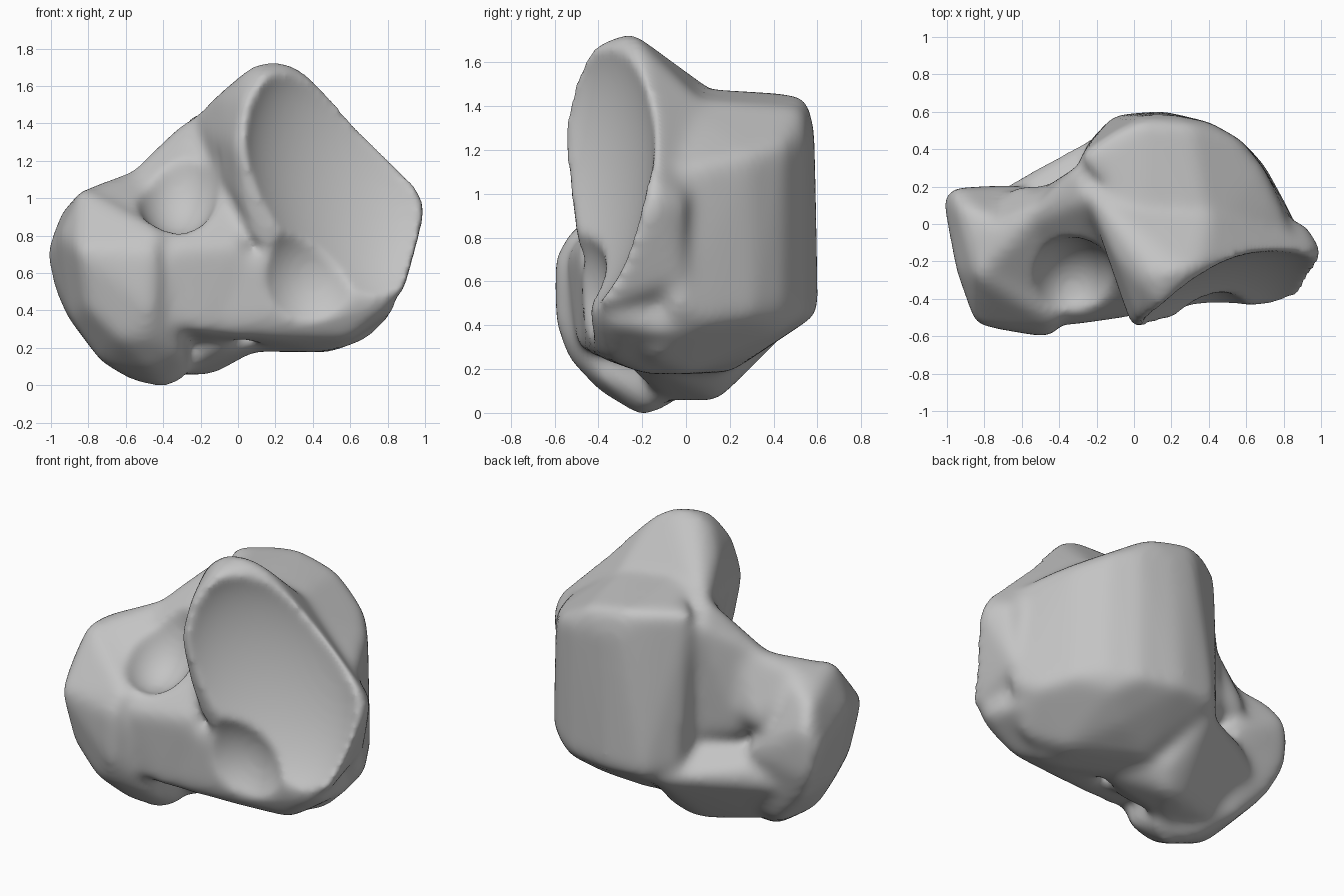
import bpy, bmesh
from mathutils import Vector, Matrix

cube = bpy.data.objects.get("Cube")
if cube:
    bpy.data.objects.remove(cube, do_unlink=True)

bone_grey = bpy.data.materials.new("bone_grey")
bone_grey.use_nodes = True
GREY = (0.55, 0.55, 0.55, 1)
bone_grey.diffuse_color = GREY
bone_grey.node_tree.nodes["Principled BSDF"].inputs["Base Color"].default_value = GREY


def add_hull(bm, points):
    """Add one convex mass wrapped round its corner points."""
    part = bmesh.new()
    for p in points:
        part.verts.new(p)
    bmesh.ops.convex_hull(part, input=part.verts)
    loose = [v for v in part.verts if not v.link_faces]
    bmesh.ops.delete(part, geom=loose, context='VERTS')
    bmesh.ops.recalc_face_normals(part, faces=part.faces)
    temp = bpy.data.meshes.new("temp")
    part.to_mesh(temp)
    part.free()
    bm.from_mesh(temp)
    bpy.data.meshes.remove(temp)


# Rounded rear body, curved like an upright half barrel
body = [(-.28, .36, 1.43), (-.1, .48, 1.44), (.05, .54, 1.43), (.3, .52, 1.38),
        (.05, .57, 1.3), (.2, .57, 1.28), (.4, .53, 1.25), (.56, .44, 1.22),
        (.68, .29, 1.17), (.77, .1, 1.13), (.05, 0, 1.47), (.4, -.05, 1.42),
        (.84, -.08, 1.08), (-.25, .36, .75), (-.24, .42, .5), (-.1, .57, .46),
        (.15, .59, .46), (.4, .53, .45), (.57, .43, .48), (.5, .42, .38),
        (.69, .3, .45), (.8, .1, .42), (.87, -.04, .5), (.1, .2, .2),
        (.5, 0, .19), (.35, .3, .27), (.4, -.2, .19), (-.2, .05, .2), (.7, -.15, .26)]

# Front wing that carries the socket
wing = [(.02, -.48, 1.0), (.0, -.55, 1.28), (.04, -.51, 1.5), (.14, -.43, 1.66),
        (.03, -.3, 1.65), (.1, -.27, 1.71), (.22, -.25, 1.725), (.3, -.24, 1.71),
        (.37, -.22, 1.66), (.6, -.17, 1.41), (.84, -.15, 1.17), (.95, -.15, 1.06),
        (1.0, -.16, .96), (.94, -.3, .74), (.88, -.38, .5), (.73, -.41, .42),
        (.35, -.36, .45), (.1, -.48, .78), (-.1, -.15, 1.54), (-.26, .2, 1.4),
        (.4, .05, 1.42), (.6, 0, .4), (-.08, -.25, 1.1), (.91, -.01, .95), (.87, -.02, .62)]

# Neck joining the body to the head
neck = [(-.6, 0, 1.1), (-.45, .13, 1.21), (-.25, .14, 1.42), (-.3, .3, 1.36),
        (-.42, .21, 1.08), (-.35, -.53, .72), (0, -.48, .74), (-.2, -.48, .3),
        (.05, -.42, .27), (.2, -.2, 1.1), (-.5, .17, .7), (-.26, .25, .65),
        (-.15, 0, .2), (-.5, -.5, .35), (-.05, .2, 1.3)]

# Ridge that runs from the neck up on to the head
ridge = [(-.82, -.25, 1.03), (-.82, -.05, 1.02), (-.6, 0, 1.1), (-.45, .12, 1.18),
         (-.45, -.5, .8), (-.3, -.48, .78), (-.62, .2, .8), (-.4, .18, .8),
         (-.5, -.5, .4), (-.25, -.4, .3), (-.8, 0, .5)]

# Rounded head at the narrow end
head = [(-.83, -.27, 1.04), (-.72, 0, 1.04), (-.93, .1, .93), (-1.01, .12, .7),
        (-.96, .18, .82), (-.97, .17, .52), (-.9, .12, .37), (-.7, .08, .16),
        (-.6, .2, .6), (-.84, -.53, .72), (-.8, -.47, .42), (-.62, -.5, .25),
        (-.94, -.25, .8), (-.88, -.2, .37), (-.72, -.25, .13), (-.55, -.1, .03),
        (-.4, -.2, -.01), (-.28, -.15, .04), (-.3, -.4, .17), (-.45, -.59, .7),
        (-.47, -.59, .42), (-.42, -.52, .82), (-.25, 0, .2), (-.5, -.53, .26),
        (-.47, -.38, .1)]

# Low ledge between head and body, ending in a knob underneath
ledge = [(-.6, .22, .5), (-.72, .17, .4), (-.35, .34, .47), (-.14, .5, .42),
         (-.24, .13, .07), (-.13, .14, .07), (-.5, .02, .09), (-.3, -.1, .07),
         (-.05, .24, .18), (.03, .1, .18), (.15, -.15, .23), (-.12, -.25, .2),
         (-.4, .1, .62), (-.1, 0, .7)]

# Lip under the socket
lip = [(-.2, -.47, .31), (.1, -.41, .27), (.35, -.34, .29), (.6, -.35, .26),
       (.84, -.33, .42), (.74, -.41, .42), (.2, -.1, .2), (.5, -.18, .19),
       (.8, -.05, .37), (0, -.47, .7), (.35, -.33, .6), (.7, -.2, .8)]

bm = bmesh.new()
for mass in (body, wing, neck, ridge, head, ledge, lip):
    add_hull(bm, mass)
mesh = bpy.data.meshes.new("bone")
bm.to_mesh(mesh)
bm.free()
bone = bpy.data.objects.new("bone", mesh)
bpy.context.collection.objects.link(bone)


def remesh(name, size):
    mod = bone.modifiers.new(name, 'REMESH')
    mod.mode = 'VOXEL'
    mod.voxel_size = size


def soften(name, iterations):
    mod = bone.modifiers.new(name, 'SMOOTH')
    mod.factor = .5
    mod.iterations = iterations


def carve(name, centre, radii, frame=Matrix.Identity(4)):
    """Cut an ellipsoid hollow out of the bone."""
    bm = bmesh.new()
    bmesh.ops.create_uvsphere(bm, u_segments=64, v_segments=32, radius=1)
    bm.transform(Matrix.Translation(centre) @ frame @ Matrix.Diagonal((*radii, 1)))
    cut_mesh = bpy.data.meshes.new(name)
    bm.to_mesh(cut_mesh)
    bm.free()
    cutter = bpy.data.objects.new(name, cut_mesh)
    bpy.context.collection.objects.link(cutter)
    cutter.hide_render = True
    mod = bone.modifiers.new(name, 'BOOLEAN')
    mod.operation = 'DIFFERENCE'
    mod.solver = 'EXACT'
    mod.object = cutter
    return cutter


# Fuse and round the masses
remesh("fuse", .025)
soften("round", 14)
inflate = bone.modifiers.new("inflate", 'DISPLACE')
inflate.strength = .015
inflate.mid_level = 0

# Oval socket lined up with its rim, its open lower edge, and the neck hollow
normal = Vector((.426, -.88, .21)).normalized()
long_axis = Vector((-.47, .08, 1.28))
long_axis = (long_axis - normal * long_axis.dot(normal)).normalized()
short_axis = long_axis.cross(normal)
tilt = Matrix((short_axis, long_axis, normal)).transposed().to_4x4()
socket_centre = Vector((.48, -.36, 1.08)) + normal * .16
cutters = [carve("socket_cutter", socket_centre, (.54, .73, .28), tilt),
           carve("lower_edge_cutter", (.4, -.75, .58), (.36, .4, .4)),
           carve("neck_hollow_cutter", (-.33, -.35, 1.15), (.25, .28, .36))]

remesh("even", .02)
soften("finish", 14)

bpy.context.view_layer.update()
baked = bpy.data.meshes.new_from_object(bone.evaluated_get(bpy.context.evaluated_depsgraph_get()))
bone.modifiers.clear()
bone.data = baked
for cutter in cutters:
    bpy.data.objects.remove(cutter, do_unlink=True)

baked.materials.clear()
baked.materials.append(bone_grey)
bpy.ops.object.select_all(action='DESELECT')
bone.select_set(True)
bpy.context.view_layer.objects.active = bone
bpy.ops.object.shade_smooth()
